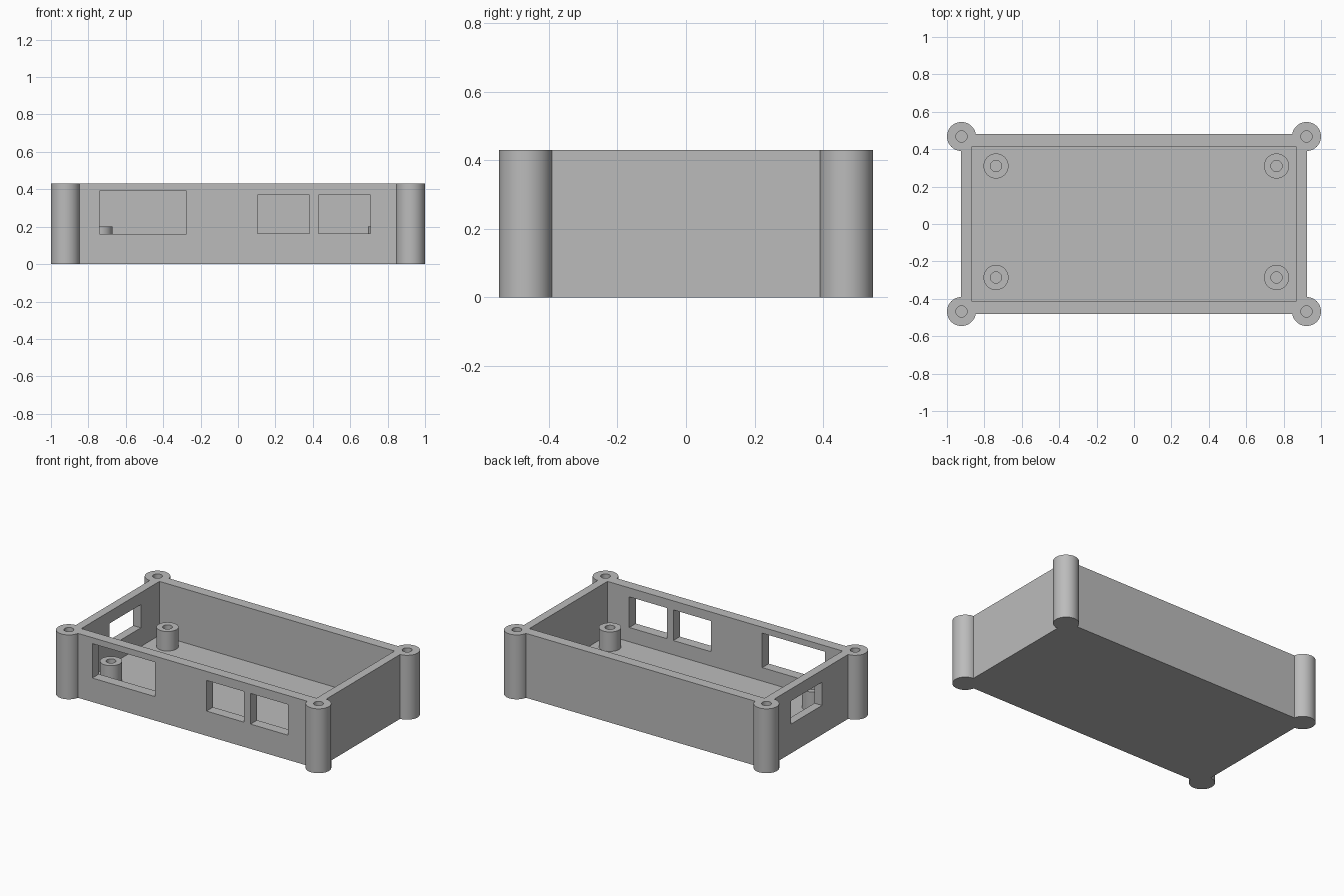
import bpy

if "Cube" in bpy.data.objects:
    bpy.data.objects.remove(bpy.data.objects["Cube"], do_unlink=True)

HEIGHT, FLOOR = 0.43, 0.07
HALF_X, HALF_Y = 0.925, 0.481
IN_X, IN_Y = 0.869, 0.412
POST_X, POST_Y, POST_R = 0.9225, 0.468, 0.0775
HOLE_R = 0.03

grey = bpy.data.materials.new("plain grey")
grey.use_nodes = True
grey.diffuse_color = (0.5, 0.5, 0.5, 1)
grey.node_tree.nodes["Principled BSDF"].inputs["Base Color"].default_value = (0.5, 0.5, 0.5, 1)


def finish(name):
    ob = bpy.context.object
    ob.name = name
    ob.data.materials.append(grey)
    return ob


def box(name, x0, x1, y0, y1, z0, z1):
    bpy.ops.mesh.primitive_cube_add(size=1, location=((x0 + x1) / 2, (y0 + y1) / 2, (z0 + z1) / 2))
    ob = finish(name)
    ob.scale = (x1 - x0, y1 - y0, z1 - z0)
    bpy.ops.object.transform_apply(location=True, rotation=False, scale=True)
    return ob


def cylinder(name, x, y, r, z0, z1):
    bpy.ops.mesh.primitive_cylinder_add(vertices=48, radius=r, depth=z1 - z0,
                                        location=(x, y, (z0 + z1) / 2))
    ob = finish(name)
    bpy.ops.object.transform_apply(location=True, rotation=False, scale=True)
    return ob


def combine(target, tool, operation):
    """Apply a boolean and remove the tool object."""
    mod = target.modifiers.new(operation.lower(), "BOOLEAN")
    mod.operation, mod.object, mod.solver = operation, tool, "EXACT"
    bpy.ops.object.select_all(action="DESELECT")
    bpy.context.view_layer.objects.active = target
    target.select_set(True)
    bpy.ops.object.modifier_apply(modifier=mod.name)
    bpy.data.objects.remove(tool, do_unlink=True)


def smooth(ob):
    bpy.ops.object.select_all(action="DESELECT")
    bpy.context.view_layer.objects.active = ob
    ob.select_set(True)
    bpy.ops.object.shade_smooth_by_angle(angle=0.5)


# Tray body with four corner screw posts
case = box("case_body", -HALF_X, HALF_X, -HALF_Y, HALF_Y, 0, HEIGHT)
corners = [(sx * POST_X, sy * POST_Y) for sx in (-1, 1) for sy in (-1, 1)]
for x, y in corners:
    combine(case, cylinder("corner_post", x, y, POST_R, 0, HEIGHT), "UNION")

# Open interior
combine(case, box("cavity_cutter", -IN_X, IN_X, -IN_Y, IN_Y, FLOOR, HEIGHT + 0.2), "DIFFERENCE")

# Blind screw holes in the posts
for x, y in corners:
    combine(case, cylinder("screw_cutter", x, y, HOLE_R, FLOOR, HEIGHT + 0.1), "DIFFERENCE")

# Port openings in the front wall: x range, z range
for x0, x1, z0, z1 in ((-0.74, -0.275, 0.16, 0.39),
                       (0.104, 0.382, 0.165, 0.37),
                       (0.43, 0.708, 0.165, 0.37)):
    combine(case, box("port_cutter", x0, x1, -0.6, -0.35, z0, z1), "DIFFERENCE")

# Port opening in the right end wall
combine(case, box("side_port_cutter", -1.1, -0.8, -0.115, 0.215, 0.195, 0.35), "DIFFERENCE")
smooth(case)

# Hollow board standoffs on the floor
for side, x in (("right", -0.738), ("left", 0.762)):
    for end, y in (("front", -0.286), ("back", 0.31)):
        standoff = cylinder(f"standoff_{end}_{side}", x, y, 0.067, FLOOR, 0.2)
        combine(standoff, cylinder("standoff_cutter", x, y, HOLE_R, 0, 0.3), "DIFFERENCE")
        smooth(standoff)
